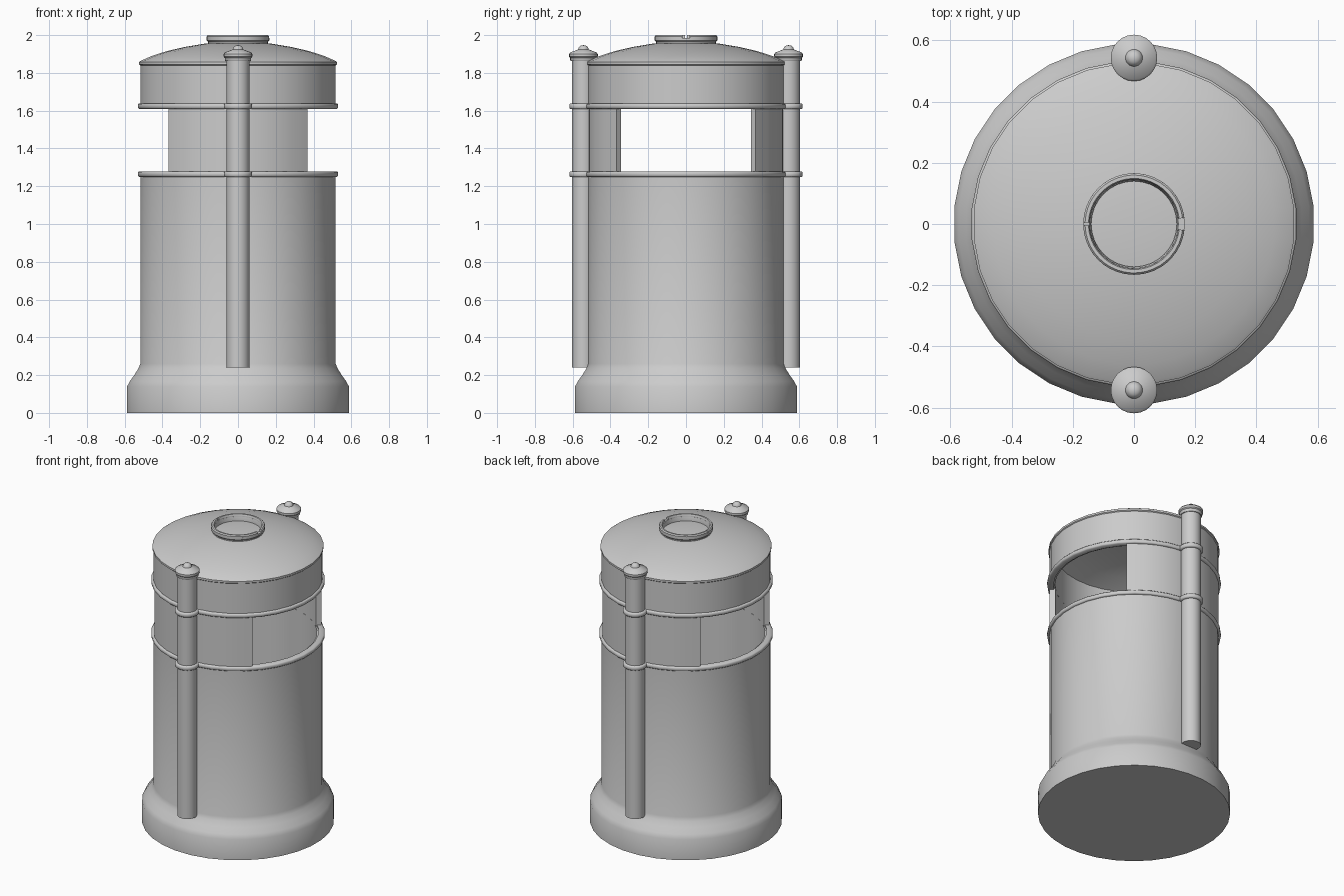
import bpy, bmesh
from math import radians, cos, sin, pi

if "Cube" in bpy.data.objects:
    bpy.data.objects.remove(bpy.data.objects["Cube"])

SIDES = 32


def lathe(name, profile, start=0.0, sweep=360.0, steps=SIDES, loop=False, loc=(0, 0, 0), angle=35):
    """Turn a (radius, z) profile around z; partial sweeps of closed profiles are capped."""
    bm = bmesh.new()
    full = sweep >= 360
    cols = steps if full else steps + 1
    rings = []
    for i in range(cols):
        a = radians(start + sweep * i / steps)
        rings.append([bm.verts.new((r * cos(a), r * sin(a), z)) for r, z in profile])
    n = len(profile)
    for i in range(steps):
        a, b = rings[i], rings[(i + 1) % cols]
        for j in range(n if loop else n - 1):
            k = (j + 1) % n
            bm.faces.new((a[j], b[j], b[k], a[k]))
    if not full and loop:
        bm.faces.new(rings[0])
        bm.faces.new(rings[-1])
    bmesh.ops.remove_doubles(bm, verts=bm.verts, dist=1e-5)
    bmesh.ops.recalc_face_normals(bm, faces=bm.faces)
    mesh = bpy.data.meshes.new(name)
    bm.to_mesh(mesh)
    bm.free()
    mesh.shade_smooth()
    mesh.set_sharp_from_angle(angle=radians(angle))
    obj = bpy.data.objects.new(name, mesh)
    obj.location = loc
    bpy.context.collection.objects.link(obj)
    return obj


def band_profile(r_in, r_out, z0, z1, c=0.006):
    """Rectangular band with softened outer corners."""
    return [(r_in, z0), (r_out - c, z0), (r_out, z0 + c),
            (r_out, z1 - c), (r_out - c, z1), (r_in, z1)]


HALF = 180 / SIDES  # flats face the axes
R, RI = 0.52, 0.485

# Hollow bin body with flared foot
lathe("bin_body", [(0, 0), (0.59, 0), (0.59, 0.14), (0.575, 0.168), (0.55, 0.203),
                   (0.53, 0.235), (R, 0.26), (R, 1.27), (RI, 1.27), (RI, 0.05), (0, 0.05)],
      start=HALF)

# Collar and domed roof as one shell
outer = [(RI, 1.615), (R, 1.615), (R, 1.84), (0.526, 1.845), (0.526, 1.858), (0.515, 1.865)]
dome = [(0.46, 1.889), (0.38, 1.915), (0.28, 1.938), (0.17, 1.956), (0.08, 1.962), (0, 1.964)]
under = [(0, 1.934), (0.17, 1.926), (0.28, 1.908), (0.38, 1.885), (RI, 1.845), (RI, 1.615)]
lathe("roof_shell", outer + dome + under, start=HALF)

# Rim bands above and below the openings
for name, z in (("lower_rim_band", 1.25), ("upper_rim_band", 1.61)):
    lathe(name, band_profile(RI + 0.01, 0.533, z, z + 0.028), start=HALF, loop=True, angle=50)

# Roof ring, split on top by two small notches
lathe("roof_ring", [(0.145, 1.95), (0.14, 1.95), (0.14, 1.965), (0.145, 1.985),
                    (0.166, 1.985), (0.166, 1.972), (0.158, 1.964), (0.158, 1.95)], loop=True)
for name, start in (("roof_ring_back_half", 7), ("roof_ring_front_half", 182)):
    lathe(name, [(0.145, 1.984), (0.166, 1.984), (0.166, 1.993), (0.16, 2.0),
                 (0.149, 2.0), (0.145, 1.993)],
          start=start, sweep=171, steps=20, loop=True)

# Front and back parts: wall between the openings, post, finial and bands
for side, facing, y in (("front", 270, -0.543), ("back", 90, 0.543)):
    lathe(side + "_wall", [(RI, 1.26), (R, 1.26), (R, 1.625), (RI, 1.625)],
          start=facing - 45, sweep=90, steps=8, loop=True)
    lathe(side + "_post", [(0, 0.24), (0.061, 0.24), (0.061, 1.88), (0, 1.88)],
          steps=24, loc=(0, y, 0))
    lathe(side + "_finial", [(0, 1.862), (0.066, 1.862), (0.07, 1.868), (0.07, 1.88),
                             (0.076, 1.886), (0.076, 1.9), (0.07, 1.908), (0.028, 1.924),
                             (0.024, 1.936), (0.014, 1.944), (0, 1.947)],
          steps=24, loc=(0, y, 0))
    for level, z in (("lower", 1.248), ("upper", 1.608)):
        lathe(f"{side}_{level}_post_band", band_profile(0.05, 0.075, z, z + 0.03),
              start=facing - 115, sweep=230, steps=20, loop=True, loc=(0, y, 0), angle=50)
